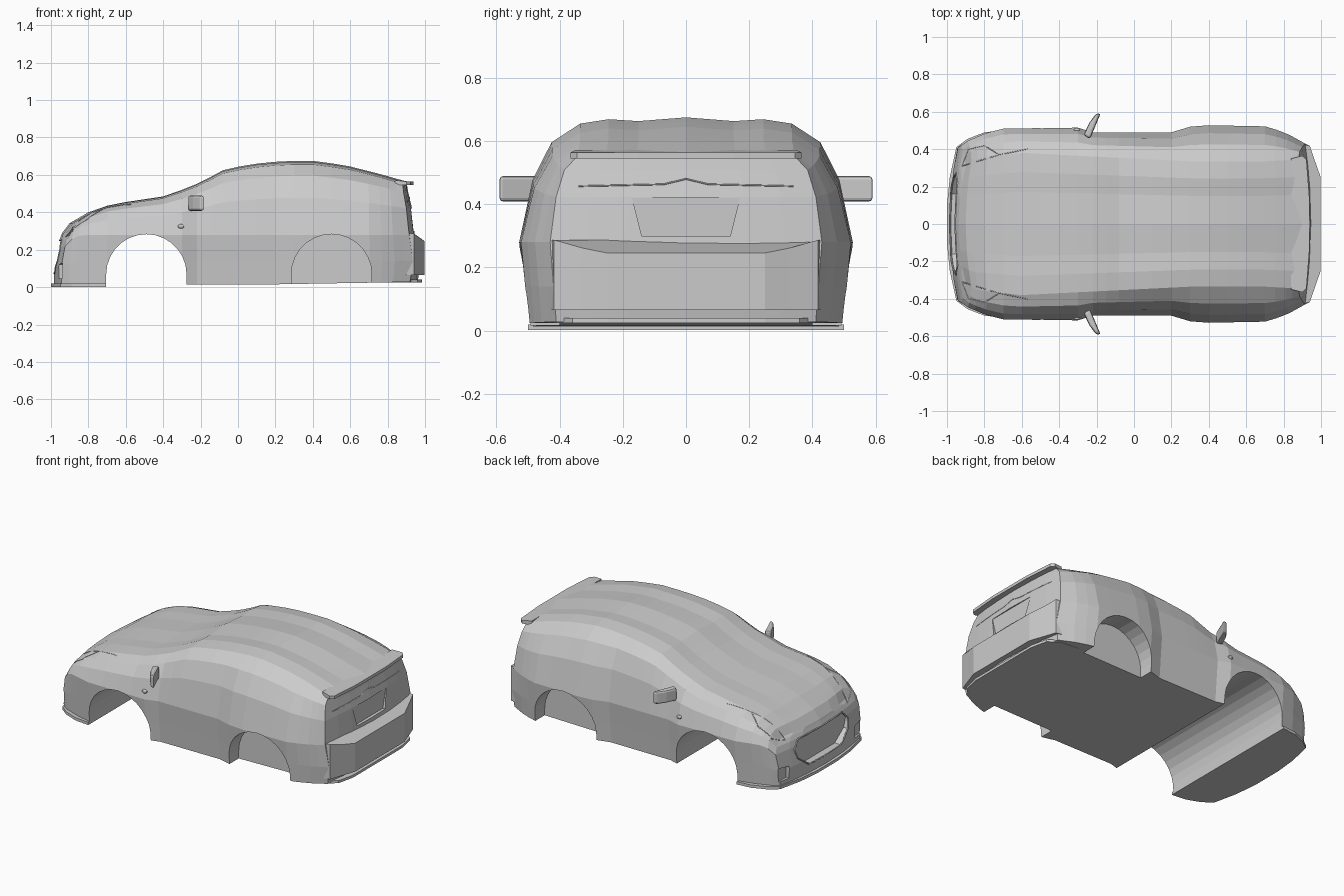
import bpy, bmesh, math
from mathutils import Vector
from mathutils.bvhtree import BVHTree

if "Cube" in bpy.data.objects:
    bpy.data.objects.remove(bpy.data.objects["Cube"])


def lerp(x, table):
    if x <= table[0][0]:
        return table[0][1]
    for (a, u), (b, v) in zip(table, table[1:]):
        if x <= b:
            return u + (v - u) * (x - a) / (b - a)
    return table[-1][1]


def finish(name, bm):
    bmesh.ops.recalc_face_normals(bm, faces=bm.faces)
    me = bpy.data.meshes.new(name)
    bm.to_mesh(me)
    bm.free()
    ob = bpy.data.objects.new(name, me)
    bpy.context.collection.objects.link(ob)
    return ob


def prism(name, outline, axis, lo, hi):
    """Extrude a 2D outline along an axis; lo and hi may be functions of the point."""
    bm = bmesh.new()
    rings = []
    for lim in (lo, hi):
        ring = []
        for p in outline:
            c = list(p)
            c.insert(axis, lim(p) if callable(lim) else lim)
            ring.append(bm.verts.new(c))
        rings.append(ring)
    n = len(outline)
    bm.faces.new(rings[0])
    bm.faces.new(rings[1])
    for i in range(n):
        j = (i + 1) % n
        bm.faces.new((rings[0][i], rings[0][j], rings[1][j], rings[1][i]))
    return finish(name, bm)


def flip_y(half, idx):
    """Complete a half outline by reflecting it in y."""
    return half + [tuple(-v if i == idx else v for i, v in enumerate(p)) for p in reversed(half)]


# Body shape: centre-line height, belt half-width, roof or bonnet edge half-width
TOP = [(-.94, .29), (-.9, .342), (-.8, .4), (-.7, .435), (-.6, .455), (-.4, .485), (-.3, .52),
       (-.2, .56), (-.08, .625), (.05, .655), (.25, .675), (.42, .675), (.6, .645), (.75, .607), (.9, .565)]
BELT = [(-.94, .42), (-.9, .445), (-.8, .485), (-.7, .51), (-.3, .515), (-.22, .49), (.22, .49),
        (.3, .52), (.4, .528), (.7, .522), (.8, .49), (.9, .43)]
EDGE = [(-.94, .31), (-.88, .35), (-.6, .38), (-.4, .37), (0, .35), (.3, .335), (.7, .335), (.9, .345)]
STATIONS = [-.94, -.9, -.86, -.8, -.7, -.6, -.5, -.4, -.3, -.22, -.15, -.08, 0, .1, .2, .3, .4, .5,
            .6, .7, .76, .82, .86, .9]
COLS = [-1, -.73, -.45, 0, .45, .73, 1]
DROP = [0, .006, .012, 0, .012, .006, 0]
FRONT_X = [-.945, -.945, -.925, -.915, -.905, -.9]
REAR_X = [.92, .935, .915, .9, .885, .88]
REAR_BULGE = [.04, .045, .03, .03, .025, .02]


def body_point(i, j, k):
    x, f = STATIONS[i], COLS[k]
    zt, w, r = lerp(x, TOP), lerp(x, BELT), lerp(x, EDGE)
    b = min(.28, .75 * zt)
    h = zt - b
    zb = lerp(x, [(-.94, .012), (.2, .015), (.72, .024), (.9, .028)])
    rows = [(.955 * w, zb), (.975 * w, b * .5), (w, b), (r + .78 * (w - r), b + .5 * h),
            (r + .47 * (w - r), b + .8 * h), (r, b + .95 * h)]
    y, z = rows[j]
    if j == 5 and abs(f) < 1:
        z = zt - DROP[k] * h / .4
    if x < -.6:
        t = ((-.6 - x) / .34) ** 2
        x += t * (FRONT_X[j] + .94 - .04 * (1 - f * f))
    elif x > .6:
        t = ((x - .6) / .3) ** 2
        x += t * (REAR_X[j] - .9 + REAR_BULGE[j] * (1 - f * f))
    return x, f * y, z


# Body shell: the six sides of a warped box grid
bm = bmesh.new()
size = (len(STATIONS), 6, len(COLS))
for axis in range(3):
    a, b = [n for n in range(3) if n != axis]
    for end in (0, size[axis] - 1):
        for u in range(size[a] - 1):
            for v in range(size[b] - 1):
                quad = []
                for du, dv in ((0, 0), (1, 0), (1, 1), (0, 1)):
                    idx = [0, 0, 0]
                    idx[axis], idx[a], idx[b] = end, u + du, v + dv
                    quad.append(bm.verts.new(body_point(*idx)))
                bm.faces.new(quad)
bmesh.ops.remove_doubles(bm, verts=bm.verts, dist=.0005)
bmesh.ops.recalc_face_normals(bm, faces=bm.faces)
bvh = BVHTree.FromBMesh(bm)
body = finish("body_shell", bm)


def cut(cutter):
    cutter.hide_render = True
    cutter.hide_viewport = True
    m = body.modifiers.new(cutter.name, 'BOOLEAN')
    m.operation = 'DIFFERENCE'
    m.solver = 'EXACT'
    m.object = cutter


def arch(cx):
    return [(cx - .215, -.1)] + [(cx - .215 * math.cos(math.pi * n / 14), .068 + .215 * math.sin(math.pi * n / 14))
                                 for n in range(15)] + [(cx + .215, -.1)]


# Wheel arches: a full-width front tunnel, two rear pockets
cut(prism("front_arch_cutter", arch(-.49), 1, -.7, .7))
for s, side in ((1, "left"), (-1, "right")):
    cut(prism("rear_arch_cutter_" + side, arch(.5), 1, s * .40, s * .7))
    cut(prism("vent_cutter_" + side, [(s * .33, .045), (s * .33, .12), (s * .5, .14), (s * .5, .045)], 0, -1.2, -.937))

# Grille and number plate recesses
GRILLE = flip_y([(.16, .075), (.25, .14), (.27, .2), (.22, .25)], 0)
cut(prism("grille_cutter", GRILLE, 0, -1.2, -.935))
cut(prism("plate_cutter", flip_y([(.14, .3), (.17, .42)], 0), 0, .922, 1.2))

# Front lip
prism("front_lip", flip_y([(-.705, .5), (-.8, .49), (-.89, .455), (-.95, .41), (-.985, .25), (-1, .1)], 1),
      2, .002, lambda p: .02)

# Rear bumper with raised corners, and lower valance
prism("rear_bumper", flip_y([(.85, .40), (.9, .427), (.94, .418), (.97, .33), (.998, .25)], 1), 2,
      lambda p: .065, lambda p: .246 if abs(p[1]) < .3 else .262 if abs(p[1]) < .35 else .287)
prism("rear_valance", flip_y([(.75, .42), (.9, .405), (.96, .36), (.985, .25)], 1), 2, .024, .04)

# Roof spoiler
prism("spoiler", flip_y([(.84, .35), (.9, .365), (.922, .345), (.937, .15)], 1), 2,
      lambda p: .545, lambda p: .572 if p[0] < .86 else .564)

# Door mirrors and side repeaters
for s, side in ((1, "left"), (-1, "right")):
    mirror = prism("mirror_" + side, [(-.27, s * .475), (-.235, s * .455), (-.178, s * .592), (-.205, s * .588),
                                      (-.24, s * .54)], 2, .408, .49)
    bev = mirror.modifiers.new("soft_edges", 'BEVEL')
    bev.width = .012
    bev.segments = 2
    bm = bmesh.new()
    bmesh.ops.create_uvsphere(bm, u_segments=10, v_segments=6, radius=1)
    bmesh.ops.scale(bm, vec=(.018, .012, .012), verts=bm.verts)
    bmesh.ops.translate(bm, vec=(-.305, s * .502, .325), verts=bm.verts)
    finish("repeater_" + side, bm)


def seam(name, points, direction, radius=.0025):
    """Lay a thin bead on the body by projecting points along a direction."""
    d = Vector(direction)
    hits = []
    for p, q in zip(points, points[1:]):
        for n in range(6):
            hit = bvh.ray_cast(Vector(p).lerp(Vector(q), n / 5) - d * 3, d)[0]
            if hit:
                hits.append(hit)
    cu = bpy.data.curves.new(name, 'CURVE')
    cu.dimensions = '3D'
    cu.bevel_depth = radius
    cu.bevel_resolution = 0
    sp = cu.splines.new('POLY')
    sp.points.add(len(hits) - 1)
    for pt, h in zip(sp.points, hits):
        pt.co = (*h, 1)
    ob = bpy.data.objects.new(name, cu)
    bpy.context.collection.objects.link(ob)


# Tailgate trim line and bumper join, headlight outlines, grille surround
seam("tailgate_trim", [(0, -.34, .457), (0, -.07, .463), (0, 0, .48), (0, .07, .463), (0, .34, .457)], (-1, 0, 0))
seam("grille_surround", [(0, y, z) for y, z in GRILLE + GRILLE[:1]], (1, 0, 0), .005)
for s, side in ((1, "left"), (-1, "right")):
    seam("headlight_" + side, [(-.92, s * .31, 0), (-.72, s * .37, 0), (-.8, s * .42, 0), (-.885, s * .40, 0),
                               (-.92, s * .31, 0)], (0, 0, -1))
    seam("bonnet_seam_" + side, [(-.72, s * .37, 0), (-.57, s * .40, 0)], (0, 0, -1))
